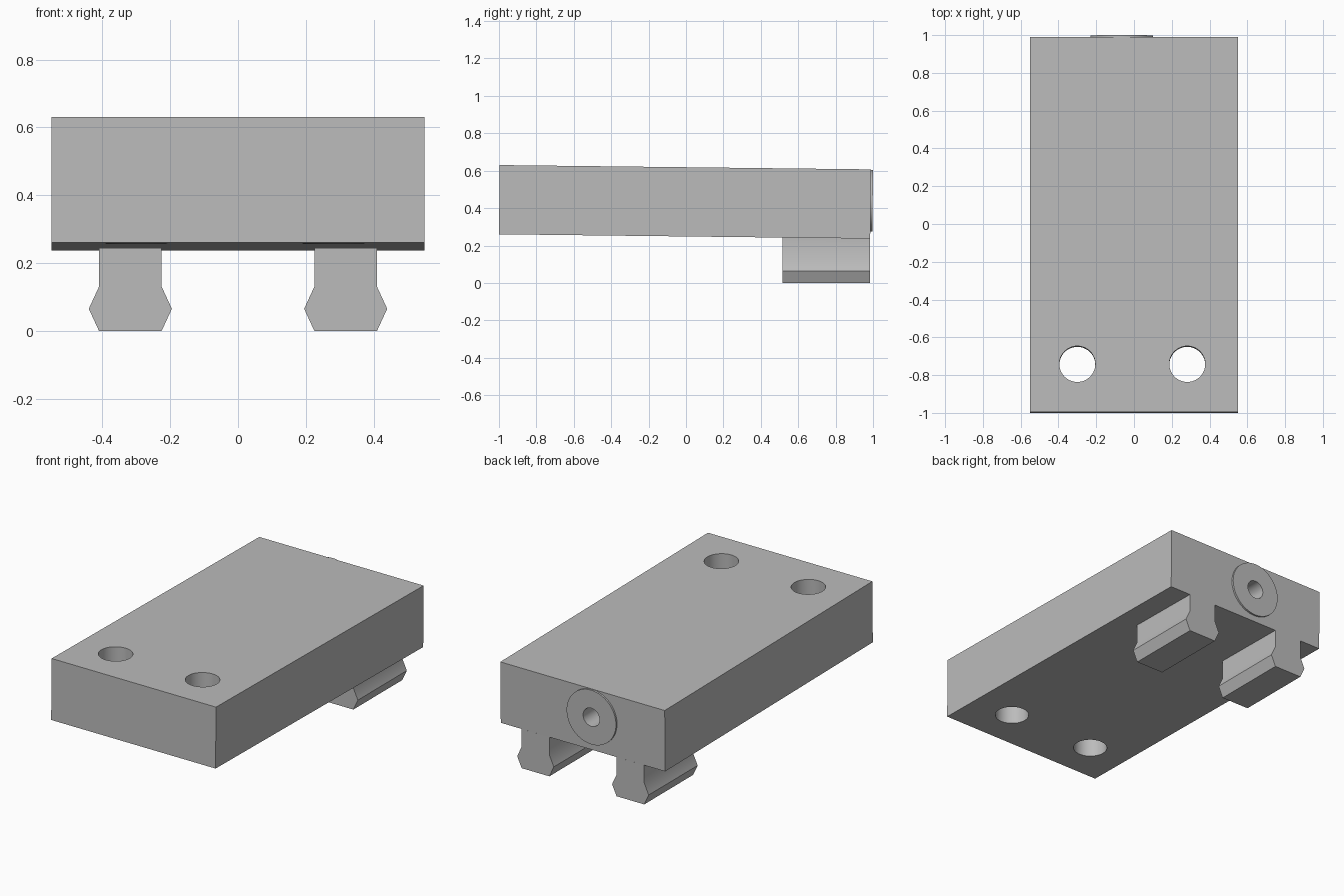
import bpy, bmesh, math
from mathutils import Matrix

cube = bpy.data.objects.get("Cube")
if cube:
    bpy.data.objects.remove(cube, do_unlink=True)

grey = bpy.data.materials.new("plain grey")
grey.use_nodes = True
colour = (0.5, 0.5, 0.5, 1)
grey.diffuse_color = colour
grey.node_tree.nodes["Principled BSDF"].inputs["Base Color"].default_value = colour

TILT = Matrix.Translation((0, -0.0055, 0.4335)) @ Matrix.Rotation(-0.0116, 4, 'X')
LENGTH, HEIGHT, WIDTH = 1.985, 0.37, 1.1
BACK = LENGTH / 2


def finish(name, bm):
    bmesh.ops.recalc_face_normals(bm, faces=bm.faces)
    mesh = bpy.data.meshes.new(name)
    bm.to_mesh(mesh)
    bm.free()
    mesh.materials.append(grey)
    obj = bpy.data.objects.new(name, mesh)
    bpy.context.collection.objects.link(obj)
    return obj


def cylinder(name, radius, depth, centre, along_y=False):
    bm = bmesh.new()
    turn = Matrix.Rotation(math.pi / 2, 4, 'X') if along_y else Matrix()
    bmesh.ops.create_cone(bm, cap_ends=True, segments=64, radius1=radius, radius2=radius,
                          depth=depth, matrix=Matrix.Translation(centre) @ turn)
    return finish(name, bm)


def select(obj):
    bpy.ops.object.select_all(action='DESELECT')
    obj.select_set(True)
    bpy.context.view_layer.objects.active = obj


def cut(obj, cutter):
    mod = obj.modifiers.new("cut", 'BOOLEAN')
    mod.operation, mod.solver, mod.object = 'DIFFERENCE', 'EXACT', cutter
    select(obj)
    bpy.ops.object.modifier_apply(modifier=mod.name)


def smooth(obj):
    select(obj)
    bpy.ops.object.shade_smooth_by_angle(angle=math.radians(30))


# Slightly tilted main block
bm = bmesh.new()
bmesh.ops.create_cube(bm, size=1, matrix=Matrix.Diagonal((WIDTH, LENGTH, HEIGHT, 1)))
block = finish("block", bm)

# Thin round collar on the back
collar = cylinder("back_collar", 0.165, 0.032, (-0.065, BACK - 0.005, 0.018), True)

# Two through holes near the front, and a blind bore in the back
for x in (-0.3, 0.282):
    drill = cylinder("hole_cutter", 0.095, 1, (x, -0.738, 0))
    cut(block, drill)
    bpy.data.objects.remove(drill, do_unlink=True)
bore = cylinder("bore_cutter", 0.055, 0.7, (-0.065, BACK, 0.018), True)
cut(block, bore)
cut(collar, bore)
bpy.data.objects.remove(bore, do_unlink=True)

for part in (block, collar):
    part.data.transform(TILT)
    smooth(part)


# Two rails under the back, their tops following the block's slope
def rail(name, centre_x):
    half = [(0.0925, 0), (0.1225, 0.065), (0.0925, 0.13), (0.0925, None)]
    outline = half + [(-x, z) for x, z in reversed(half)]
    bm = bmesh.new()
    rings = []
    for y in (0.517, 0.985):
        top = 0.2485 - 0.0116 * y
        rings.append([bm.verts.new((centre_x + x, y, top if z is None else z))
                      for x, z in outline])
    front, back = rings
    bm.faces.new(front)
    bm.faces.new(back)
    for i in range(len(outline)):
        j = (i + 1) % len(outline)
        bm.faces.new((front[i], front[j], back[j], back[i]))
    smooth(finish(name, bm))


rail("left_rail", 0.3175)
rail("right_rail", -0.3175)
